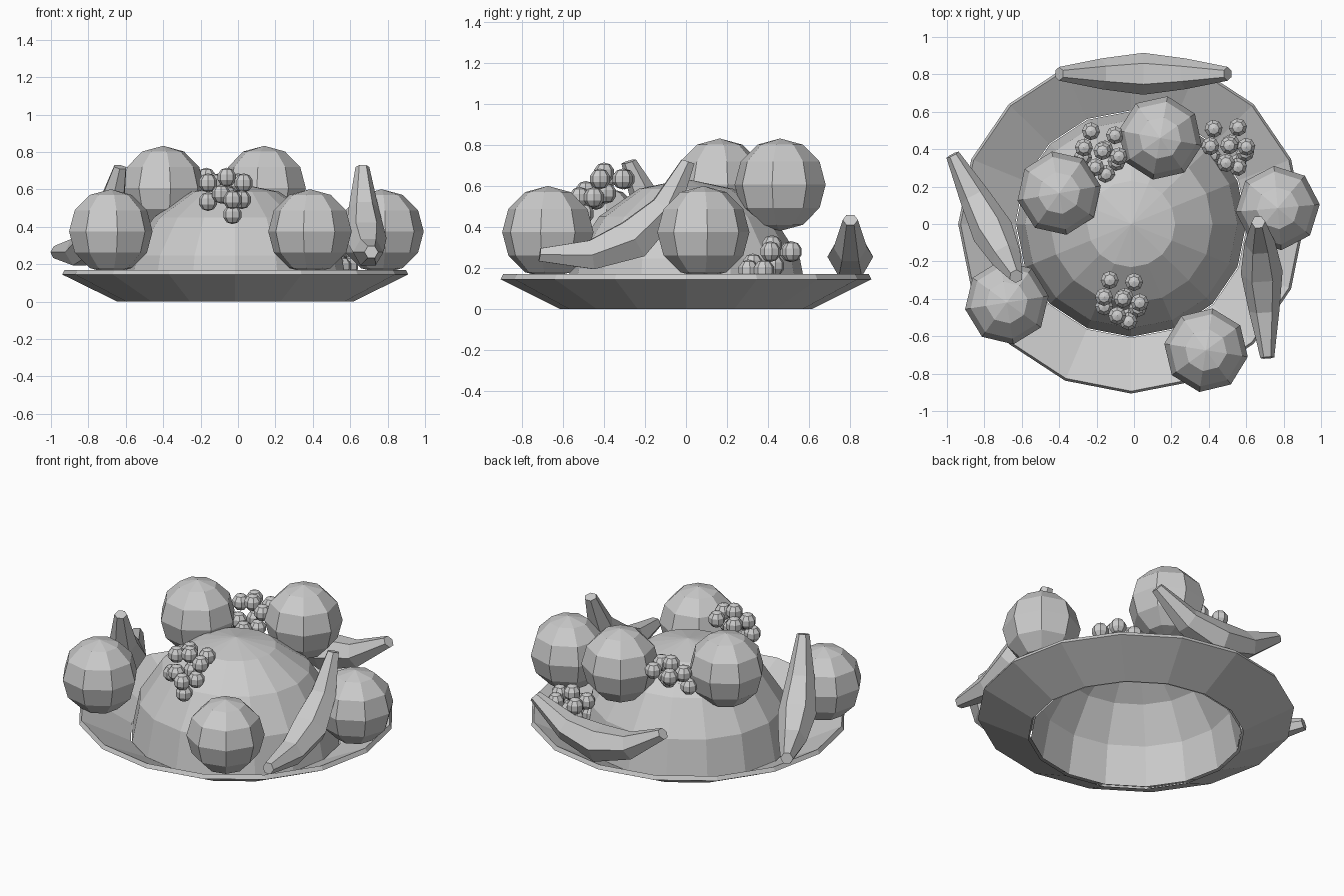
import bpy, bmesh
from math import sin, cos, pi, radians
from mathutils import Vector, Matrix

if "Cube" in bpy.data.objects:
    bpy.data.objects.remove(bpy.data.objects["Cube"])


def finish(name, bm):
    bmesh.ops.recalc_face_normals(bm, faces=bm.faces[:])
    mesh = bpy.data.meshes.new(name)
    bm.to_mesh(mesh)
    bm.free()
    ob = bpy.data.objects.new(name, mesh)
    bpy.context.collection.objects.link(ob)
    return ob


def lathe(name, profile, sides, offset, scale_y=1.0):
    """Open surface of revolution; a zero radius makes a pole."""
    bm = bmesh.new()
    rings = []
    for r, z in profile:
        n = sides if r > 0 else 1
        rings.append([bm.verts.new((offset + r * sin(2 * pi * i / sides),
                                    r * scale_y * cos(2 * pi * i / sides), z))
                      for i in range(n)])
    for a, b in zip(rings, rings[1:]):
        for i in range(sides):
            j = (i + 1) % sides
            if len(b) == 1:
                bm.faces.new((a[i], a[j], b[0]))
            else:
                bm.faces.new((a[i], a[j], b[j], b[i]))
    return finish(name, bm)


def balls(name, centres, radius, seg, rings, turn=0):
    bm = bmesh.new()
    for c in centres:
        m = Matrix.Translation(c) @ Matrix.Rotation(radians(turn), 4, 'Z')
        bmesh.ops.create_uvsphere(bm, u_segments=seg, v_segments=rings,
                                  radius=radius, matrix=m)
    return finish(name, bm)


def banana(name, a, b, sag=0.18):
    """Six-sided tapered tube sagging below the line from a to b."""
    a, b = Vector(a), Vector(b)
    axis = (b - a).normalized()
    side = axis.cross(Vector((0, 0, 1))).normalized()
    up = side.cross(axis)
    bm = bmesh.new()
    rings = []
    for t, r in ((0, .037), (.25, .082), (.5, .112), (.75, .082), (1, .037)):
        k = 4 * t * (1 - t)
        c = a.lerp(b, t) - up * sag * k
        slope = -up * sag * 4 * (1 - 2 * t) + (b - a)
        nrm = side.cross(slope.normalized())
        rings.append([bm.verts.new(c + side * r * cos(i * pi / 3) + nrm * r * sin(i * pi / 3))
                      for i in range(6)])
    for p, q in zip(rings, rings[1:]):
        for i in range(6):
            j = (i + 1) % 6
            bm.faces.new((p[i], p[j], q[j], q[i]))
    bm.faces.new(rings[0])
    bm.faces.new(rings[-1])
    return finish(name, bm)


# Shallow plate, open underneath
lathe("plate", [(.63, 0), (.925, .145), (.912, .17), (.62, .02)], 16, -.015, .98)

# Hollow dome rising from the plate
dome = [(.615 * cos(i * pi / 8), .005 + .63 * sin(i * pi / 8)) for i in range(4)]
lathe("dome", dome + [(0, .635)], 16, -.015, .98)

# Apples: x, y, z, turn
for i, (x, y, z, turn) in enumerate([(-.68, -.42, .375, 9), (.385, -.675, .375, 36),
                                     (.768, .085, .375, 5), (-.4, .165, .607, 10),
                                     (.14, .46, .607, 35)]):
    balls(f"apple_{i + 1}", [Vector((x, y, z))], .226, 8, 6, turn)

# Bananas
banana("banana_back", (-.4, .803, .435), (.5, .803, .435))
banana("banana_left", (-.97, .37, .265), (-.63, -.28, .72))
banana("banana_right", (.713, -.715, .265), (.665, .01, .72))

# Grape bunches: one bunch shape, placed three times
bunch = [(-.07, .11, .06), (.06, .10, .06), (0, .01, .09), (-.10, -.03, -.04),
         (.09, -.01, .06), (.01, .02, -.01), (.08, -.04, -.03), (-.03, -.08, .0),
         (.03, -.11, -.03), (.03, -.09, -.11), (-.10, .02, .06)]
for i, (place, turn) in enumerate([((-.06, -.41, .575), 0), ((-.17, .38, .575), -5),
                                   ((.51, .41, .22), 8)]):
    rot = Matrix.Rotation(radians(turn), 3, 'Z')
    balls(f"grapes_{i + 1}", [Vector(place) + rot @ Vector(g) for g in bunch], .051, 8, 5, turn)
